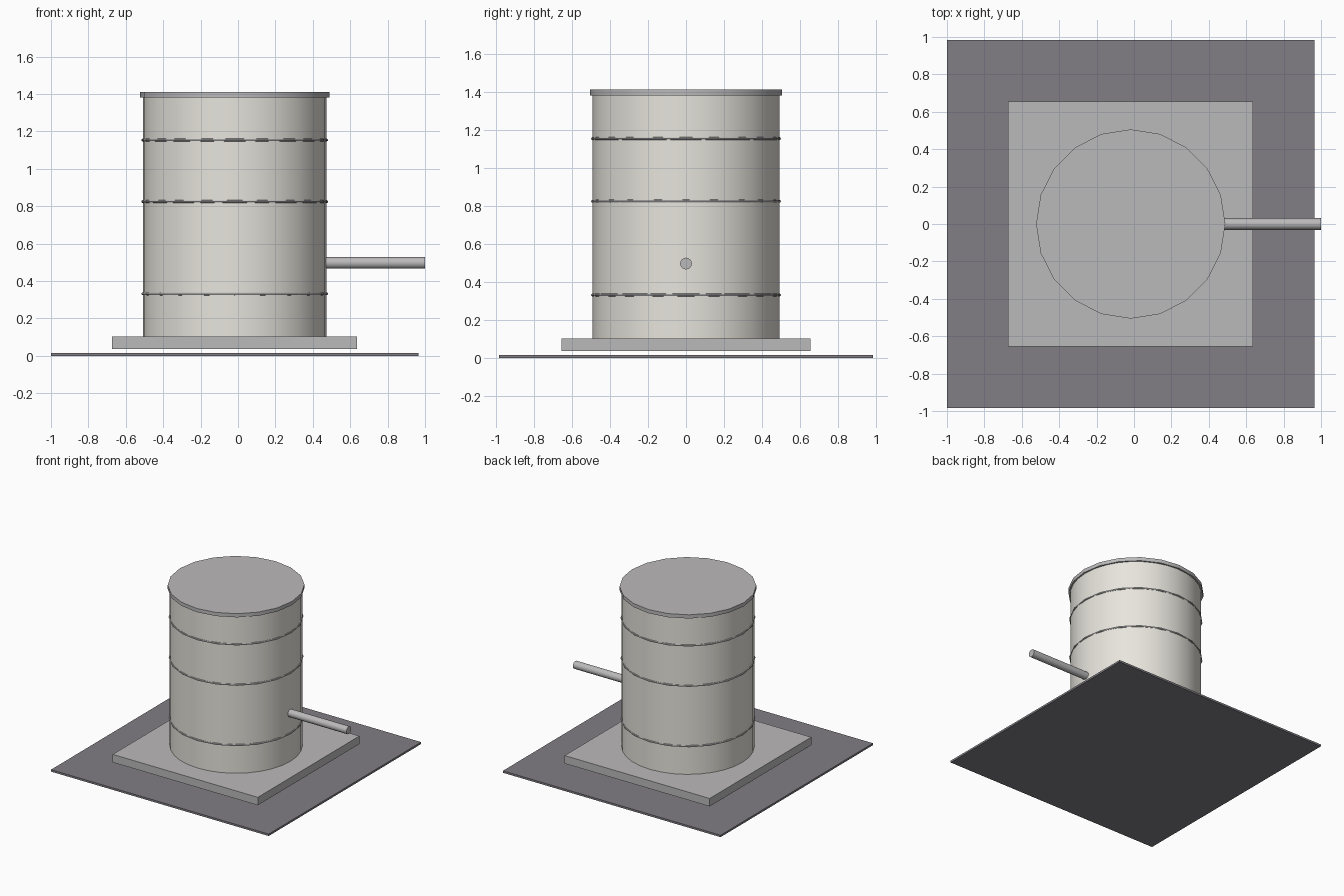
import bpy
from math import radians

old = bpy.data.objects.get("Cube")
if old:
    bpy.data.objects.remove(old, do_unlink=True)

CX = -0.0175  # axis of the drum and its bases


def material(name, rgb):
    mat = bpy.data.materials.new(name)
    mat.use_nodes = True
    mat.diffuse_color = (*rgb, 1)
    mat.node_tree.nodes["Principled BSDF"].inputs["Base Color"].default_value = (*rgb, 1)
    return mat


cream = material("cream drum", (0.8, 0.78, 0.72))
grey = material("concrete grey", (0.5, 0.49, 0.49))
dark = material("dark ground", (0.22, 0.21, 0.23))


def finish(name, mat, smooth=False):
    obj = bpy.context.object
    obj.name = name
    obj.data.materials.append(mat)
    if smooth:
        bpy.ops.object.shade_smooth_by_angle(angle=radians(30))
    return obj


def plate(name, side, bottom, top, mat):
    bpy.ops.mesh.primitive_cube_add(size=1, location=(CX, 0, (bottom + top) / 2))
    bpy.context.object.scale = (side, side, top - bottom)
    bpy.ops.object.transform_apply(location=False, rotation=False, scale=True)
    finish(name, mat)


def drum(name, sides, radius, bottom, top, mat):
    # Quarter turn puts a corner on each axis
    bpy.ops.mesh.primitive_cylinder_add(
        vertices=sides, radius=radius, depth=top - bottom,
        location=(CX, 0, (bottom + top) / 2))
    finish(name, mat, True)


# Ground sheet and the slab raised just above it
plate("ground_sheet", 1.965, 0, 0.016, dark)
plate("base_slab", 1.31, 0.038, 0.103, grey)

# Tank body and lid
drum("tank_body", 32, 0.491, 0.103, 1.385, cream)
drum("tank_lid", 20, 0.506, 1.382, 1.412, grey)

# Thin hoops around the tank
for label, z in (("lower", 0.332), ("middle", 0.825), ("upper", 1.154)):
    bpy.ops.mesh.primitive_torus_add(
        major_segments=20, minor_segments=8, major_radius=0.491,
        minor_radius=0.008, location=(CX, 0, z))
    finish(label + "_hoop", grey, True)

# Outlet pipe on the left side
start, end = 0.45, 1.0
bpy.ops.mesh.primitive_cylinder_add(
    vertices=16, radius=0.031, depth=end - start,
    location=((start + end) / 2, 0, 0.497), rotation=(0, radians(90), 0))
finish("outlet_pipe", grey, True)
